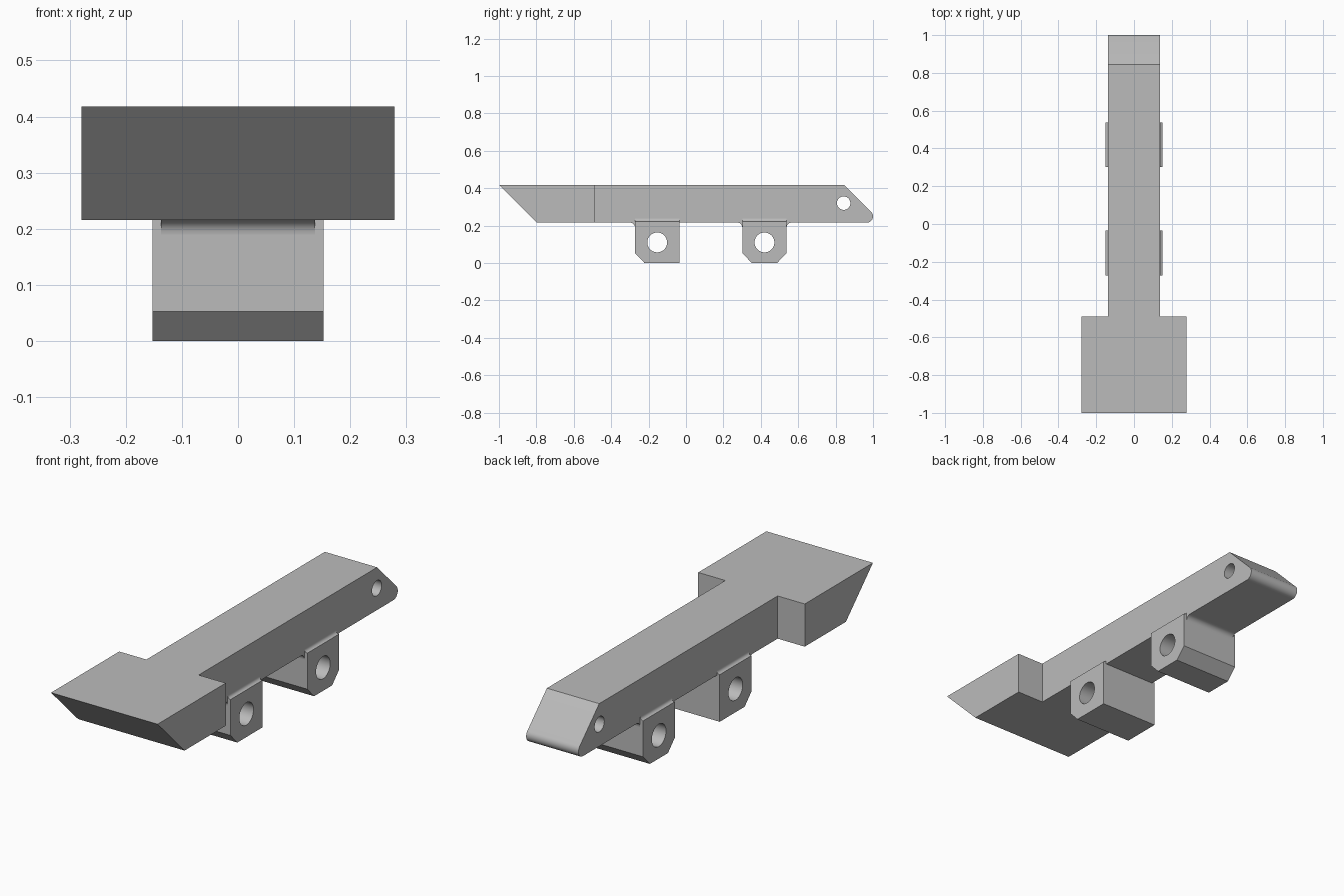
import bpy
import bmesh
from math import pi, sin, cos, radians
from mathutils import Vector

if "Cube" in bpy.data.objects:
    bpy.data.objects.remove(bpy.data.objects["Cube"], do_unlink=True)

grey = bpy.data.materials.new("plain grey")
grey.use_nodes = True
grey.diffuse_color = (0.5, 0.5, 0.5, 1)
grey.node_tree.nodes["Principled BSDF"].inputs["Base Color"].default_value = grey.diffuse_color

# Main dimensions
TOP, UNDER = 0.418, 0.216
HEAD_HALF, BAR_HALF, LUG_HALF = 0.279, 0.137, 0.152
HEAD_BACK = -0.49


def arc(a, b, radius, start, end, steps=10):
    angles = [radians(start + (end - start) * i / steps) for i in range(steps + 1)]
    return [(a + radius * cos(t), b + radius * sin(t)) for t in angles]


def prism(name, points, offset):
    """Extrude a closed outline of 3D points by an offset."""
    bm = bmesh.new()
    face = bm.faces.new([bm.verts.new(p) for p in points])
    extruded = bmesh.ops.extrude_face_region(bm, geom=[face])["geom"]
    verts = [v for v in extruded if isinstance(v, bmesh.types.BMVert)]
    bmesh.ops.translate(bm, verts=verts, vec=Vector(offset))
    bmesh.ops.recalc_face_normals(bm, faces=bm.faces)
    mesh = bpy.data.meshes.new(name)
    bm.to_mesh(mesh)
    bm.free()
    mesh.materials.append(grey)
    obj = bpy.data.objects.new(name, mesh)
    bpy.context.collection.objects.link(obj)
    return obj


def side_prism(name, outline, half):
    return prism(name, [(-half, y, z) for y, z in outline], (2 * half, 0, 0))


def select_only(obj):
    bpy.ops.object.select_all(action="DESELECT")
    obj.select_set(True)
    bpy.context.view_layer.objects.active = obj


def smooth(obj):
    select_only(obj)
    bpy.ops.object.shade_smooth_by_angle(angle=radians(30))


def drill(obj, y, z, radius):
    """Bore a round hole across the full width."""
    cutter = side_prism("hole_cutter", arc(y, z, radius, 0, 360, 48)[:-1], 0.5)
    cutter.hide_render = True
    select_only(obj)
    mod = obj.modifiers.new("hole", "BOOLEAN")
    mod.operation = "DIFFERENCE"
    mod.solver = "EXACT"
    mod.object = cutter
    bpy.ops.object.modifier_apply(modifier=mod.name)
    bpy.data.objects.remove(cutter, do_unlink=True)


# Wide head with an undercut front
side_prism("head", [(-1, TOP), (-0.798, UNDER), (HEAD_BACK, UNDER), (HEAD_BACK, TOP)], HEAD_HALF)

# Long bar with a sloped, rounded nose
r = 0.033
nose = arc(1 - r, UNDER + r, r, -90, 45)
bar = side_prism("bar", [(HEAD_BACK, TOP), (HEAD_BACK, UNDER)] + nose + [(0.845, TOP)], BAR_HALF)
drill(bar, 0.843, 0.32, 0.036)
smooth(bar)


def lug(name, front, back, back_chamfer):
    c, shelf, fillet = 0.053, 0.223, 0.026
    outline = [(front, shelf), (front, c), (front + c - 0.002, 0)]
    outline += [(back - c + 0.002, 0), (back, c)] if back_chamfer else [(back, 0)]
    block = side_prism(name, outline + [(back, shelf)], LUG_HALF)
    drill(block, (front + back) / 2, 0.11, 0.053)
    smooth(block)

    # Curved shoulder blending the lug into each side of the bar
    rise = LUG_HALF - BAR_HALF
    for side, label in ((1, "left"), (-1, "right")):
        curve = arc(LUG_HALF, shelf + rise, rise, 270, 180, 6)
        section = curve + [(BAR_HALF - 0.01, shelf + rise), (BAR_HALF - 0.01, shelf)]
        smooth(prism(f"{name}_{label}_shoulder", [(side * x, front, z) for x, z in section],
                     (0, back - front, 0)))

    # Fillets under the bar
    ends = [(front, -1, "front")] + ([(back, 1, "back")] if back_chamfer else [])
    for y, way, label in ends:
        curve = arc(fillet, UNDER - fillet, fillet, 180, 90, 8)
        section = curve + [(fillet, UNDER + 0.005), (-0.005, UNDER + 0.005), (-0.005, UNDER - fillet)]
        smooth(side_prism(f"{name}_{label}_fillet", [(y + way * d, z) for d, z in section], BAR_HALF))


lug("front_lug", -0.273, -0.035, False)
lug("rear_lug", 0.301, 0.538, True)
